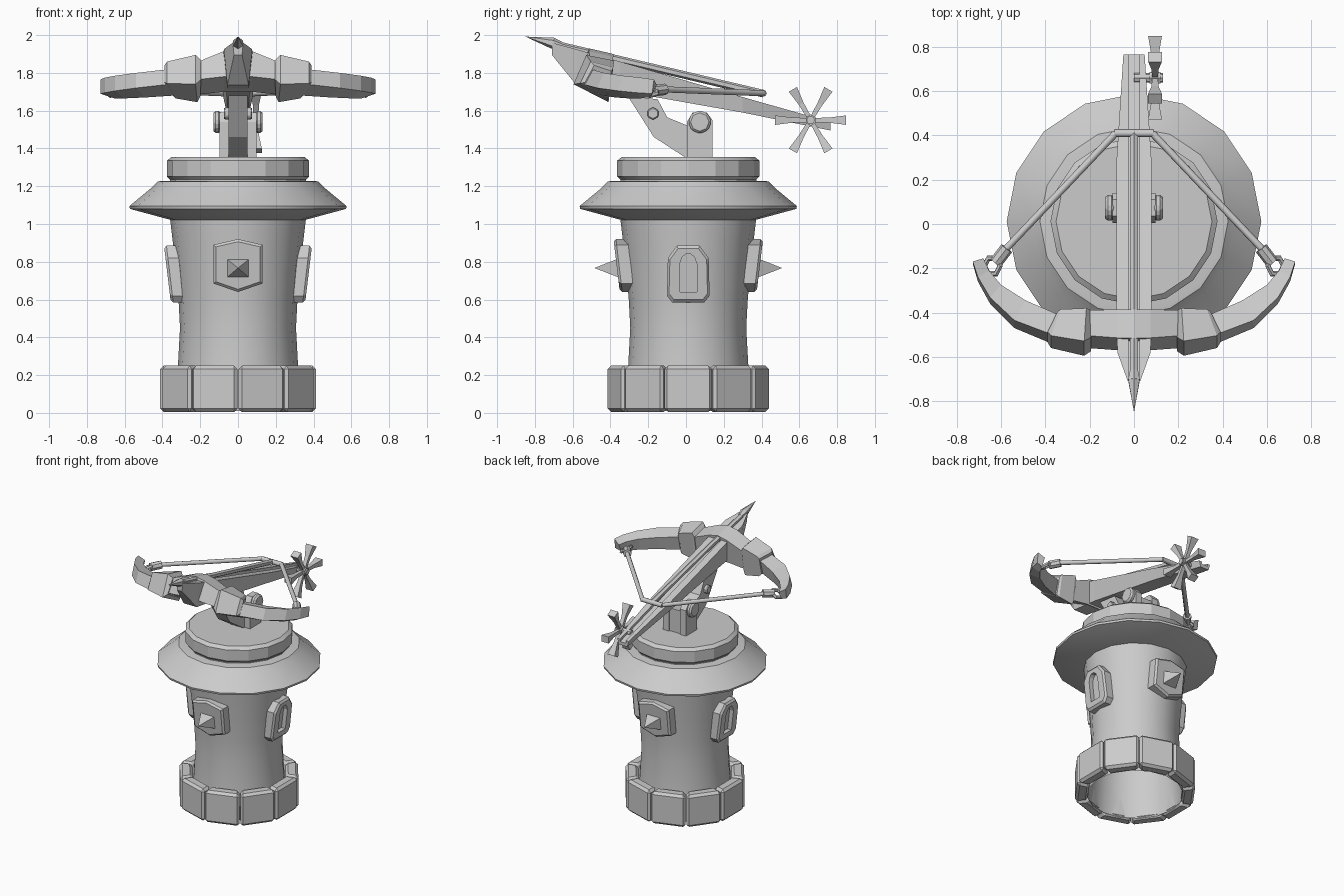
import bpy, bmesh, math
from mathutils import Vector, Matrix

if "Cube" in bpy.data.objects:
    bpy.data.objects.remove(bpy.data.objects["Cube"])

CY = 0.012  # tower axis sits slightly behind the centre
GREY = (0.6, 0.6, 0.6, 1)
stone = bpy.data.materials.new("plain_grey")
stone.use_nodes = True
stone.diffuse_color = GREY
stone.node_tree.nodes["Principled BSDF"].inputs["Base Color"].default_value = GREY


def finish(name, bm, smooth=0, bevel=0):
    bmesh.ops.recalc_face_normals(bm, faces=bm.faces)
    me = bpy.data.meshes.new(name)
    bm.to_mesh(me)
    bm.free()
    if smooth:
        for p in me.polygons:
            p.use_smooth = True
        me.set_sharp_from_angle(angle=math.radians(smooth))
    me.materials.append(stone)
    ob = bpy.data.objects.new(name, me)
    bpy.context.collection.objects.link(ob)
    if bevel:
        mod = ob.modifiers.new("bevel", 'BEVEL')
        mod.width, mod.segments = bevel, 1
    return ob


def loft(bm, rings, caps=True):
    """Skin a list of equal-length point loops."""
    loops = [[bm.verts.new(p) for p in r] for r in rings]
    n = len(loops[0])
    for a, b in zip(loops, loops[1:]):
        for i in range(n):
            j = (i + 1) % n
            bm.faces.new((a[i], a[j], b[j], b[i]))
    if caps:
        bm.faces.new(loops[0])
        bm.faces.new(loops[-1])
    return loops


def lathe(name, profile, caps=True, sides=16, smooth=35):
    bm = bmesh.new()
    turn = [2 * math.pi * i / sides for i in range(sides)]
    loft(bm, [[(r * math.cos(a), CY + r * math.sin(a), z) for a in turn]
              for r, z in profile], caps)
    return finish(name, bm, smooth)


def rod(name, a, b, r1, r2=None, sides=8, smooth=0, bevel=0):
    a, b = Vector(a), Vector(b)
    bm = bmesh.new()
    d = b - a
    m = Matrix.Translation((a + b) / 2) @ d.to_track_quat('Z', 'Y').to_matrix().to_4x4()
    bmesh.ops.create_cone(bm, cap_ends=True, segments=sides, radius1=r1,
                          radius2=r1 if r2 is None else r2, depth=d.length, matrix=m)
    return finish(name, bm, smooth, bevel)


def side_plate(name, pts, x1, x2, bevel=0):
    """Extrude a (y, z) outline along x."""
    bm = bmesh.new()
    loft(bm, [[(x, y, z) for y, z in pts] for x in (x1, x2)])
    return finish(name, bm, 0, bevel)


# Tower shell, flared collar and round platform
lathe("tower_body", [(0.335, 0.01), (0.318, 0.25), (0.307, 0.45), (0.315, 0.6),
                     (0.33, 0.77), (0.347, 0.92), (0.36, 1.03)], caps=False)
lathe("tower_collar", [(0.35, 1.02), (0.572, 1.08), (0.575, 1.095), (0.46, 1.19),
                       (0.425, 1.225), (0.405, 1.228)])
lathe("platform", [(0.36, 1.22), (0.36, 1.235), (0.377, 1.252), (0.377, 1.335),
                   (0.352, 1.355)], smooth=20)

# Ring of foundation blocks
for k in range(10):
    c = math.radians(36 * k)
    h = math.radians(17.6)
    foot = [(r * math.cos(a), CY + r * math.sin(a))
            for r, a in ((0.34, c - h), (0.432, c - h), (0.432, c + h), (0.34, c + h))]
    bm = bmesh.new()
    loft(bm, [[(x, y, z) for x, y in foot] for z in (0.005, 0.25)])
    finish(f"foundation_block_{k + 1}", bm, 0, 0.018)


# Plaques on the tower wall: shields front and back, windows on the sides
def wall_plaque(name, pts, angle, rise, recess=None):
    def place(u, z, r):
        r += (z - 0.77) * 0.12
        return (r * math.cos(angle) - u * math.sin(angle),
                CY + r * math.sin(angle) + u * math.cos(angle), z)

    def ring(scale, r, outline=pts):
        return [place(u * scale, rise + (z - rise) * scale, r) for u, z in outline]
    bm = bmesh.new()
    rings = [ring(1, 0.28), ring(1, 0.365), ring(0.9, 0.378)]
    if recess:
        rings += [ring(1, 0.378, recess), ring(1, 0.345, recess)]
    loft(bm, rings)
    finish(name, bm)
    return place


shield = [(-0.13, 0.89), (0, 0.92), (0.13, 0.89), (0.13, 0.685), (0, 0.64), (-0.13, 0.685)]
right_half = [(0.085, 0.585), (0.113, 0.62), (0.108, 0.82), (0.06, 0.885)]
window = right_half + [(-u, z) for u, z in reversed(right_half)]
half_arch = [(0.045, 0.64), (0.045, 0.79), (0.032, 0.825), (0.012, 0.842)]
arch = half_arch + [(-u, z) for u, z in reversed(half_arch)]
for side, word in ((-1, "front"), (1, "back")):
    put = wall_plaque(f"{word}_shield", shield, side * math.pi / 2, 0.78)
    bm = bmesh.new()
    base = [bm.verts.new(put(u, z, 0.37)) for u, z in
            ((-0.06, 0.715), (0.06, 0.715), (0.06, 0.815), (-0.06, 0.815))]
    tip = bm.verts.new(put(0, 0.767, 0.497))
    bm.faces.new(base)
    for i in range(4):
        bm.faces.new((base[i], base[(i + 1) % 4], tip))
    finish(f"{word}_shield_spike", bm)
for angle, word in ((0, "left"), (math.pi, "right")):
    wall_plaque(f"{word}_window", window, angle, 0.735, arch)

# Pivot mount
cheek = [(0.005, 1.35), (0.005, 1.54), (0.035, 1.59), (0.11, 1.59), (0.14, 1.55), (0.14, 1.35)]
arm = [(-0.31, 1.68), (-0.17, 1.46), (0, 1.35), (0.13, 1.35), (0.13, 1.53),
       (0.01, 1.52), (-0.10, 1.565), (-0.15, 1.66)]
side_plate("pivot_arm", arm, -0.05, 0.05)
for s, word in ((1, "left"), (-1, "right")):
    side_plate(f"{word}_mount_cheek", cheek, s * 0.048, s * 0.098)
    rod(f"{word}_pivot_bolt", (s * 0.09, 0.073, 1.54), (s * 0.13, 0.073, 1.54),
        0.062, bevel=0.012)
    rod(f"{word}_arm_bolt", (s * 0.04, -0.175, 1.585), (s * 0.075, -0.175, 1.585),
        0.034, sides=6, bevel=0.006)

# Grooved stock: (y, half width, top, bottom) stations
stations = [(-0.71, 0.028, 1.96, 1.895), (-0.58, 0.075, 1.925, 1.735),
            (-0.35, 0.08, 1.86, 1.705), (0.3, 0.078, 1.672, 1.59), (0.765, 0.048, 1.54, 1.495)]
bm = bmesh.new()
g, d = 0.024, 0.02
loft(bm, [[(-0.75 * w, y, b), (0.75 * w, y, b), (w, y, t), (g, y, t), (g, y, t - d),
           (-g, y, t - d), (-g, y, t), (-w, y, t)] for y, w, t, b in stations])
finish("stock", bm)

# Loaded bolt
rod("bolt_shaft", (0, -0.72, 1.957), (0, 0.41, 1.69), 0.02, sides=6)
rod("bolt_head", (0, -0.705, 1.957), (0, -0.85, 1.992), 0.03, 0, sides=6)
rod("bolt_head_socket", (0, -0.66, 1.945), (0, -0.705, 1.957), 0.02, 0.03, sides=6)


# Bow: stations of outer (x, y), inner (x, y), top, bottom, lift of the front lower edge
def bow_section(xo, yo, xi, yi, top, bottom, lift):
    return [(xo, yo, bottom + lift), (xo, yo + lift * 0.7, top),
            (xi, yi, top - 0.03), (xi, yi - 0.03, bottom)]


centre = [(0.0, -0.57, 0.0, -0.385, 1.93, 1.70, 0.08),
          (0.075, -0.57, 0.075, -0.385, 1.915, 1.70, 0.08),
          (0.21, -0.56, 0.21, -0.39, 1.86, 1.685, 0.08)]
collar = [(0.195, -0.575, 0.2, -0.385, 1.865, 1.675, 0.09),
          (0.225, -0.595, 0.215, -0.38, 1.895, 1.645, 0.095),
          (0.375, -0.56, 0.33, -0.385, 1.86, 1.665, 0.08),
          (0.39, -0.535, 0.345, -0.395, 1.84, 1.68, 0.07)]
limb = [(0.36, -0.545, 0.34, -0.41, 1.82, 1.68, 0.06),
        (0.54, -0.47, 0.49, -0.345, 1.80, 1.67, 0.05),
        (0.65, -0.36, 0.60, -0.275, 1.785, 1.665, 0.04),
        (0.705, -0.26, 0.655, -0.21, 1.775, 1.665, 0.03),
        (0.728, -0.18, 0.68, -0.155, 1.765, 1.675, 0.015)]
for s, word in ((1, "left"), (-1, "right")):
    for part, rows in (("bow_centre", centre), ("bow_collar", collar), ("bow_limb", limb)):
        bm = bmesh.new()
        loft(bm, [[(s * x, y, z) for x, y, z in bow_section(*r)] for r in rows])
        finish(f"{word}_{part}", bm)

    # Hexagonal link hooked on the limb tip, with the string sleeve
    bm = bmesh.new()
    spots = [math.pi / 3 * i for i in range(7)]
    m = Matrix.Translation((s * 0.64, -0.19, 1.7)) @ Matrix.Rotation(s * 0.5, 4, 'Y')
    tube = [(0.014 * math.cos(t), 0.014 * math.sin(t)) for t in spots[:6]]
    loft(bm, [[m @ Vector(((0.04 + u) * math.cos(a), (0.04 + u) * math.sin(a), v))
               for u, v in tube] for a in spots], caps=False)
    bmesh.ops.remove_doubles(bm, verts=bm.verts, dist=0.0001)
    finish(f"{word}_string_link", bm)
    rod(f"{word}_string_sleeve", (s * 0.625, -0.175, 1.705), (s * 0.575, -0.11, 1.713), 0.03)
    rod(f"{word}_string", (s * 0.59, -0.125, 1.713), (s * 0.083, 0.41, 1.692), 0.016, smooth=50)
rod("string_middle", (-0.088, 0.41, 1.692), (0.088, 0.41, 1.692), 0.018, smooth=50)

# Winding wheel beside the stock's rear end
hub = Vector((0.095, 0.66, 1.55))
rod("wheel_axle", (0.0, 0.66, 1.55), (0.13, 0.66, 1.55), 0.022, sides=8)
rod("wheel_hub", (0.07, 0.66, 1.55), (0.12, 0.66, 1.55), 0.03, sides=6)
for k in range(6):
    a = k * math.pi / 3
    out = Vector((0, math.cos(a), math.sin(a)))
    across = Vector((0, -math.sin(a), math.cos(a)))
    wide = Vector((1, 0, 0))
    bm = bmesh.new()
    loft(bm, [[hub + out * r + across * i * w + wide * j * t
               for i, j in ((-1, -1), (1, -1), (1, 1), (-1, 1))]
              for r, w, t in ((0.015, 0.011, 0.013), (0.1, 0.014, 0.016), (0.188, 0.025, 0.031))])
    finish(f"wheel_spoke_{k + 1}", bm)
